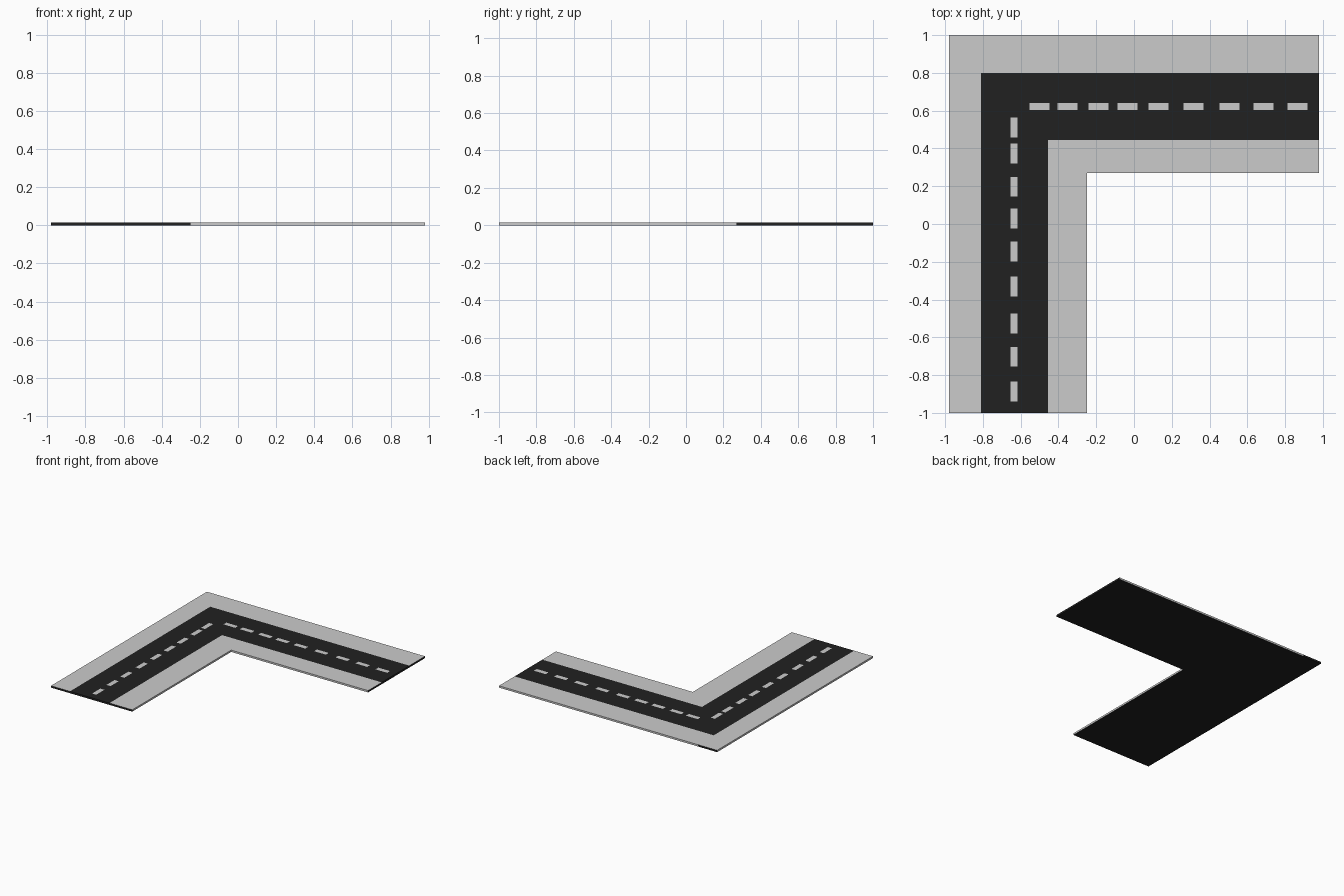
import bpy

if "Cube" in bpy.data.objects:
    bpy.data.objects.remove(bpy.data.objects["Cube"])

H = 0.015          # slab thickness
LIFT = 0.001       # lane paint sits just above the asphalt


def material(name, value):
    m = bpy.data.materials.new(name)
    m.diffuse_color = (value, value, value, 1)
    m.use_nodes = True
    m.node_tree.nodes["Principled BSDF"].inputs["Base Color"].default_value = m.diffuse_color
    return m


asphalt = material("asphalt_black", 0.015)
concrete = material("concrete_grey", 0.8)


def make(name, verts, faces, mats, indices=None):
    me = bpy.data.meshes.new(name)
    me.from_pydata(verts, [], faces)
    for m in mats:
        me.materials.append(m)
    for p, i in zip(me.polygons, indices or []):
        p.material_index = i
    ob = bpy.data.objects.new(name, me)
    bpy.context.collection.objects.link(ob)
    return ob


def l_band(name, x0, x1, y0, y1, mat):
    """Flat L strip: x0..x1 across the long arm, y0..y1 across the back arm."""
    pts = [(x0, -1), (x1, -1), (x1, y0), (0.98, y0), (0.98, y1), (x0, y1)]
    v = [(x, y, H) for x, y in pts]
    return make(name, v, [(0, 1, 2, 5), (2, 3, 4, 5)], [mat])


# Slab: underside and rim, the road ends and one corner strip are black
rim = [(-0.98, -1), (-0.25, -1), (-0.25, 0.27), (0.98, 0.27),
       (0.98, 1), (-0.81, 1), (-0.98, 1)]
n = len(rim)
verts = [(x, y, z) for z in (0, H) for x, y in rim]
faces = [(i, (i + 1) % n, (i + 1) % n + n, i + n) for i in range(n)]
faces.append(tuple(reversed(range(n))))
make("road_slab", verts, faces, [concrete, asphalt], [1, 0, 0, 1, 0, 1, 0, 1])

# Top surfaces: outer pavement, carriageway, inner pavement
l_band("outer_pavement", -0.98, -0.81, 0.80, 1.0, concrete)
l_band("carriageway", -0.81, -0.455, 0.445, 0.80, asphalt)
l_band("inner_pavement", -0.455, -0.25, 0.27, 0.445, concrete)


# Dashed centre lines
def dashes(name, centres, sx, sy):
    v, f = [], []
    for cx, cy in centres:
        k = len(v)
        v += [(cx + a * sx / 2, cy + b * sy / 2, H + LIFT)
              for a, b in ((-1, -1), (1, -1), (1, 1), (-1, 1))]
        f.append((k, k + 1, k + 2, k + 3))
    make(name, v, f, [concrete])


across = [-0.50, -0.352, -0.188, -0.034, 0.13, 0.315, 0.506, 0.686, 0.866]
along = [0.51, 0.374, 0.197, 0.03, -0.145, -0.33, -0.526, -0.703, -0.886]
dashes("back_arm_dashes", [(x, 0.621) for x in across], 0.105, 0.037)
dashes("long_arm_dashes", [(-0.635, y) for y in along], 0.037, 0.105)
